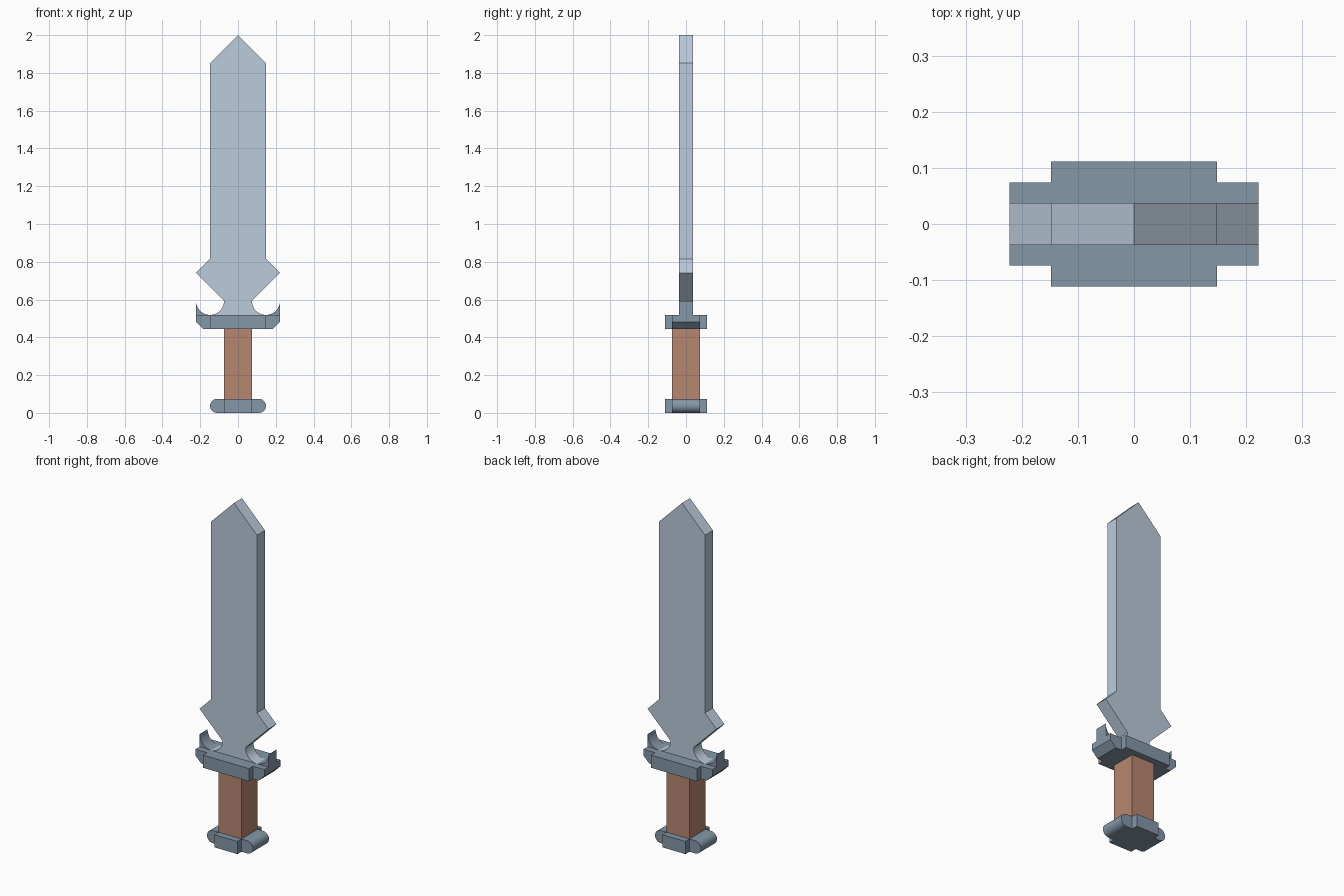
import bpy, bmesh
from math import sin, cos, radians

if "Cube" in bpy.data.objects:
    bpy.data.objects.remove(bpy.data.objects["Cube"])

U = 2 / 27  # the whole sword sits on a grid of 27 units


def material(name, color):
    m = bpy.data.materials.new(name)
    m.diffuse_color = (*color, 1)
    m.use_nodes = True
    m.node_tree.nodes["Principled BSDF"].inputs["Base Color"].default_value = m.diffuse_color
    return m


STEEL = material("steel", (0.50, 0.60, 0.71))
IRON = material("dark_iron", (0.23, 0.31, 0.39))
LEATHER = material("leather", (0.47, 0.24, 0.16))


def arc(cx, cz, r, start, end, steps=12):
    angles = [radians(start + (end - start) * i / steps) for i in range(steps + 1)]
    return [(cx + r * cos(a), cz + r * sin(a)) for a in angles]


def prism(name, profile, half_depth, mat, smooth=False):
    """Extrude an x/z profile (grid units) symmetrically along y."""
    bm = bmesh.new()
    face = bm.faces.new([bm.verts.new((x * U, -half_depth * U, z * U)) for x, z in profile])
    ext = bmesh.ops.extrude_face_region(bm, geom=[face])["geom"]
    bmesh.ops.translate(bm, vec=(0, 2 * half_depth * U, 0),
                        verts=[v for v in ext if isinstance(v, bmesh.types.BMVert)])
    bmesh.ops.recalc_face_normals(bm, faces=bm.faces)
    mesh = bpy.data.meshes.new(name)
    bm.to_mesh(mesh)
    bm.free()
    mesh.materials.append(mat)
    ob = bpy.data.objects.new(name, mesh)
    bpy.context.collection.objects.link(ob)
    if smooth:
        bpy.ops.object.select_all(action="DESELECT")
        ob.select_set(True)
        bpy.context.view_layer.objects.active = ob
        bpy.ops.object.shade_smooth_by_angle(angle=radians(30))
    return ob


def block(name, hx, hy, z0, z1, mat):
    return prism(name, [(-hx, z0), (hx, z0), (hx, z1), (-hx, z1)], hy, mat)


def mirrored_pair(name, profile, half_depth, mat, smooth=False):
    for side, s in (("right", 1), ("left", -1)):
        prism(f"{name}_{side}", [(s * x, z) for x, z in profile], half_depth, mat, smooth)


# Pommel: centre block with rounded ends
block("pommel_block", 1, 1.5, 0, 1, IRON)
mirrored_pair("pommel_end", [(1, 0)] + arc(1.5, 0.5, 0.5, -90, 90) + [(1, 1)],
              1, IRON, smooth=True)

# Grip
block("grip", 1, 1, 1, 6, LEATHER)

# Guard: centre block, chamfered ends and curved prongs
block("guard_block", 2, 1.5, 6, 7, IRON)
mirrored_pair("guard_end", [(2, 6), (2.5, 6), (3, 6.5), (3, 7), (2, 7)], 1, IRON)
mirrored_pair("guard_prong", [(3, 7)] + arc(2, 8, 1, 0, -90), 0.5, IRON, smooth=True)

# Blade: flared neck, side lugs, straight edges and point
half = arc(2, 8, 1, 270, 180) + [(3, 10), (2, 11), (2, 25)]
outline = half + [(0, 27)] + [(-x, z) for x, z in reversed(half)]
prism("blade", outline, 0.5, STEEL, smooth=True)
